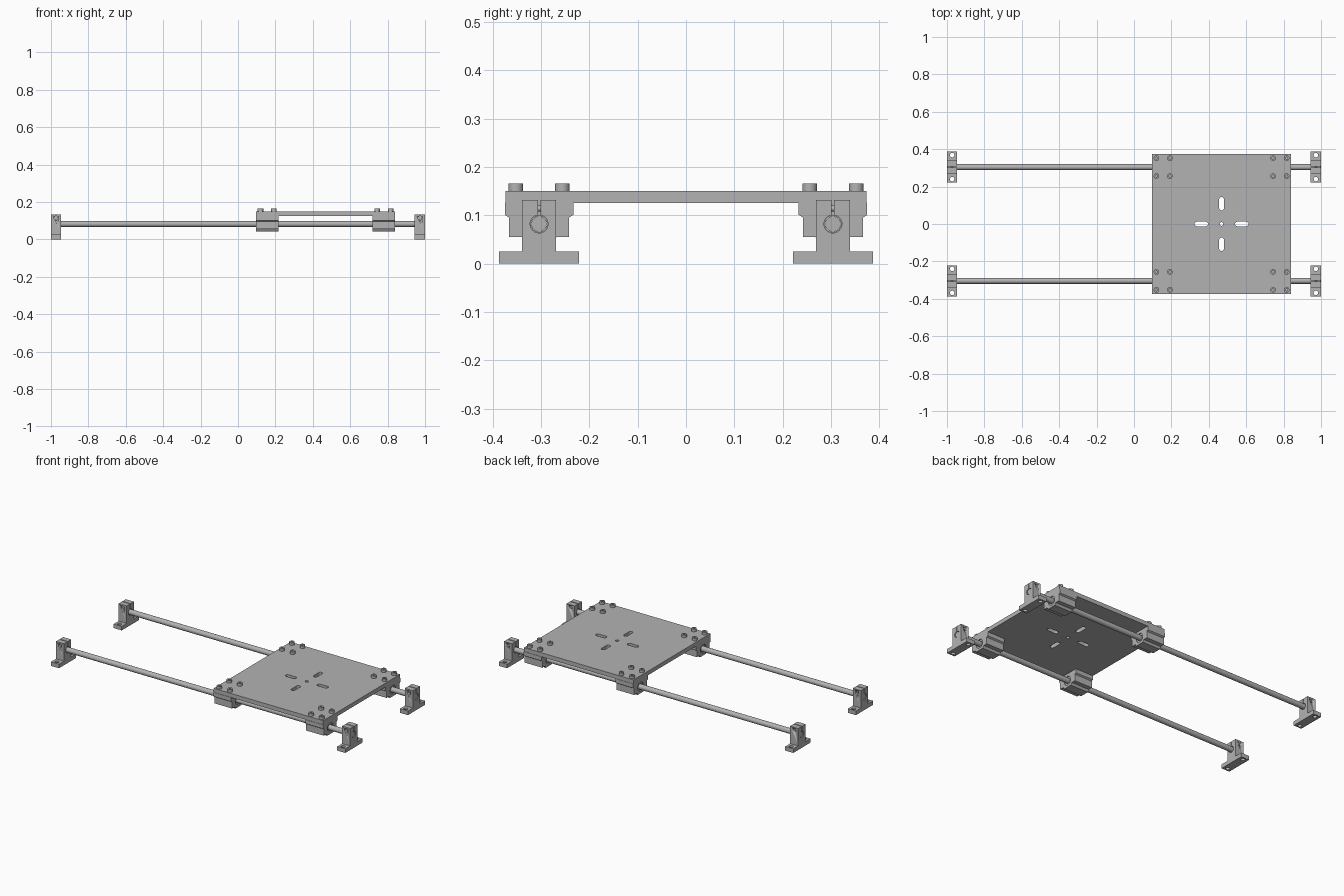
import bpy
import math
from mathutils import Matrix, Vector

cube = bpy.data.objects.get("Cube")
if cube:
    bpy.data.objects.remove(cube, do_unlink=True)


def make_material(name, value):
    mat = bpy.data.materials.new(name)
    mat.use_nodes = True
    color = (value, value, value, 1)
    mat.diffuse_color = color
    mat.node_tree.nodes["Principled BSDF"].inputs["Base Color"].default_value = color
    return mat


GREY = make_material("machined grey", 0.45)

RAIL_Y = 0.304
ROD_Z = 0.082
ROD_R = 0.016
# Frames that stand a flat outline up: outline (u, v) -> (y, z) or (x, z)
ALONG_X = Matrix(((0, 0, 1), (1, 0, 0), (0, 1, 0))).to_4x4()
ALONG_Y = Matrix(((1, 0, 0), (0, 0, -1), (0, 1, 0))).to_4x4()
UP = Matrix.Identity(4)


def circle(cx, cy, r, n=32):
    return [(cx + r * math.cos(math.tau * i / n), cy + r * math.sin(math.tau * i / n))
            for i in range(n)]


def rect(x0, x1, y0, y1):
    return [(x0, y0), (x1, y0), (x1, y1), (x0, y1)]


def slot(cx, cy, length, width, upright):
    """Rounded slot outline."""
    r, reach, n = width / 2, (length - width) / 2, 10
    pts = []
    for side in (1, -1):
        for i in range(n + 1):
            a = -math.pi / 2 + math.pi * i / n
            u, v = side * (reach + r * math.cos(a)), side * r * math.sin(a)
            pts.append((cx - v, cy + u) if upright else (cx + u, cy + v))
    return pts


def extrude(name, outlines, depth, centre, frame=UP):
    """Solid from an outer outline and any hole outlines, centred along its depth."""
    curve = bpy.data.curves.new(name, "CURVE")
    curve.dimensions = "2D"
    curve.fill_mode = "BOTH"
    curve.extrude = depth / 2
    for pts in outlines:
        spline = curve.splines.new("POLY")
        spline.points.add(len(pts) - 1)
        for p, (u, v) in zip(spline.points, pts):
            p.co = (u, v, 0, 1)
        spline.use_cyclic_u = True
    temp = bpy.data.objects.new(name + " outline", curve)
    bpy.context.collection.objects.link(temp)
    bpy.context.view_layer.update()
    graph = bpy.context.evaluated_depsgraph_get()
    mesh = bpy.data.meshes.new_from_object(temp.evaluated_get(graph))
    bpy.data.objects.remove(temp, do_unlink=True)
    bpy.data.curves.remove(curve)
    mesh.name = name
    mesh.materials.clear()
    mesh.materials.append(GREY)
    mesh.transform(frame)
    obj = bpy.data.objects.new(name, mesh)
    obj.location = Vector(centre)
    bpy.context.collection.objects.link(obj)
    # Weld the caps to the walls, then round off shading on the bores
    bpy.ops.object.select_all(action="DESELECT")
    obj.select_set(True)
    bpy.context.view_layer.objects.active = obj
    bpy.ops.object.mode_set(mode="EDIT")
    bpy.ops.mesh.select_all(action="SELECT")
    bpy.ops.mesh.remove_doubles(threshold=0.00005)
    bpy.ops.mesh.normals_make_consistent(inside=False)
    bpy.ops.object.mode_set(mode="OBJECT")
    bpy.ops.object.shade_smooth_by_angle(angle=math.radians(30))
    return obj


def clamp_outline():
    """Shaft support column with a split bore, relative to the rail centre."""
    half, top, gap, bore = 0.035, 0.132, 0.0025, 0.0185
    start = math.asin(gap / bore)
    arc = []
    for i in range(33):
        a = math.pi / 2 + start + (math.tau - 2 * start) * i / 32
        arc.append((bore * math.cos(a), ROD_Z + bore * math.sin(a)))
    return [(-gap, top), (-half, top), (-half, 0.024), (half, 0.024),
            (half, top), (gap, top)] + arc[::-1]


def block_outline():
    """Bearing housing: wide flange, narrower body, rounded-off belly."""
    right = [(0.071, 0.126), (0.071, 0.101), (0.062, 0.095), (0.062, 0.055),
             (0.036, 0.055), (0.028, 0.042)]
    return right + [(-y, z) for y, z in reversed(right)]


# Rails with an end support at each corner
for side, side_name in ((-1, "front"), (1, "back")):
    y = side * RAIL_Y
    extrude(side_name + "_rod", [circle(0, 0, ROD_R)], 1.994, (0, y, ROD_Z), ALONG_X)
    for end, end_name in ((-1, "right"), (1, "left")):
        tag = f"{side_name}_{end_name}_"
        x = end * 0.9725
        extrude(tag + "support_foot",
                [rect(-0.0275, 0.0275, -0.083, 0.083),
                 circle(0, -0.064, 0.012), circle(0, 0.064, 0.012)],
                0.025, (x, y, 0.0125))
        column = extrude(tag + "support_column", [clamp_outline()], 0.055, (x, y, 0), ALONG_X)
        # Recess for the clamp screw on each cheek
        for cheek in (-1, 1):
            cutter = extrude(tag + "recess_cutter", [circle(0, 0, 0.011, 24)], 0.02,
                             (x, y + cheek * 0.035, 0.114), ALONG_Y)
            cutter.hide_render = True
            cutter.hide_viewport = True
            cut = column.modifiers.new("screw recess", "BOOLEAN")
            cut.operation = "DIFFERENCE"
            cut.solver = "EXACT"
            cut.object = cutter
        extrude(tag + "clamp_screw", [circle(0, 0, 0.006, 16)], 0.06, (x, y, 0.114), ALONG_Y)

# Carriage plate with a centre hole and four slots
PLATE_X = 0.468
holes = [circle(PLATE_X, 0, 0.01)]
for s in (-1, 1):
    holes.append(slot(PLATE_X + s * 0.108, 0, 0.072, 0.025, False))
    holes.append(slot(PLATE_X, s * 0.108, 0.072, 0.025, True))
extrude("carriage_plate", [rect(0.096, 0.84, -0.373, 0.373)] + holes, 0.025, (0, 0, 0.1375))

# Bearing blocks, each with a sleeve and four socket-head bolts
for sx in (-1, 1):
    for sy in (-1, 1):
        tag = ("back_" if sy > 0 else "front_") + ("left_" if sx > 0 else "right_")
        x, y = PLATE_X + sx * 0.312, sy * RAIL_Y
        extrude(tag + "bearing_block", [block_outline(), circle(0, ROD_Z, 0.027)],
                0.12, (x, y, 0), ALONG_X)
        extrude(tag + "bearing_sleeve", [circle(0, 0, 0.0272), circle(0, 0, 0.0165)],
                0.11, (x, y, ROD_Z), ALONG_X)
        for bx in (-1, 1):
            for by in (-1, 1):
                bolt_x, bolt_y = x + bx * 0.036, y + by * 0.048
                extrude(tag + "bolt_base", [circle(0, 0, 0.015, 24)], 0.008,
                        (bolt_x, bolt_y, 0.153))
                extrude(tag + "bolt_head", [circle(0, 0, 0.015, 24), circle(0, 0, 0.007, 6)],
                        0.009, (bolt_x, bolt_y, 0.1615))
